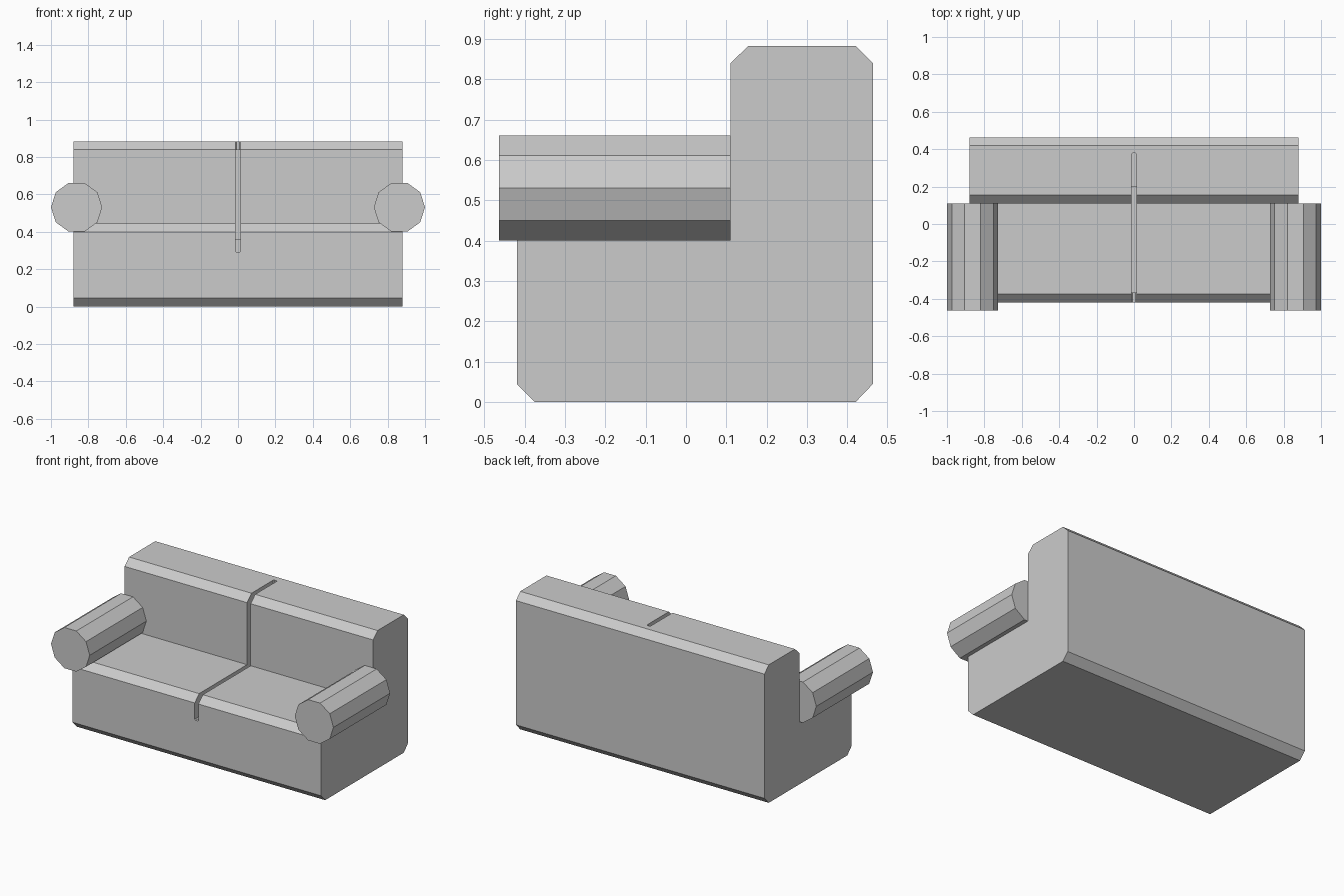
import bpy, bmesh, math

if "Cube" in bpy.data.objects:
    bpy.data.objects.remove(bpy.data.objects["Cube"])


def extrude_profile(name, points, half_width, bevel_test=None, bevel=0.0):
    """Extrude a (y, z) outline along x, symmetric about x = 0."""
    bm = bmesh.new()
    face = bm.faces.new([bm.verts.new((-half_width, y, z)) for y, z in points])
    ext = bmesh.ops.extrude_face_region(bm, geom=[face])
    verts = [v for v in ext["geom"] if isinstance(v, bmesh.types.BMVert)]
    bmesh.ops.translate(bm, verts=verts, vec=(2 * half_width, 0, 0))
    if bevel_test:
        edges = [e for e in bm.edges
                 if abs(e.verts[0].co.x - e.verts[1].co.x) < 1e-6
                 and all(bevel_test(v.co) for v in e.verts)]
        bmesh.ops.bevel(bm, geom=edges, offset=bevel, segments=1,
                        affect='EDGES', profile=0.5)
    bmesh.ops.recalc_face_normals(bm, faces=bm.faces)
    mesh = bpy.data.meshes.new(name)
    bm.to_mesh(mesh)
    bm.free()
    obj = bpy.data.objects.new(name, mesh)
    bpy.context.collection.objects.link(obj)
    return obj


# Seat and backrest in one chamfered L-shaped body
body = extrude_profile("sofa_body", [
    (-0.375, 0.0), (0.42, 0.0), (0.463, 0.045), (0.463, 0.84),
    (0.42, 0.883), (0.155, 0.883), (0.11, 0.84), (0.11, 0.443),
    (-0.375, 0.443), (-0.419, 0.40), (-0.419, 0.045)], 0.88)

# Groove between the two cushions, with clipped corners at both ends
cutter = extrude_profile("cushion_groove_cutter", [
    (-0.5, 0.29), (-0.37, 0.29), (-0.37, 0.36), (0.2, 0.36),
    (0.2, 0.84), (0.38, 0.84), (0.38, 1.0), (-0.5, 1.0)], 0.013,
    lambda c: abs(c.z - 0.29) < 1e-4 or abs(c.y - 0.38) < 1e-4, 0.006)
cutter.hide_render = True
cutter.display_type = 'WIRE'
groove = body.modifiers.new("cushion_groove", 'BOOLEAN')
groove.operation = 'DIFFERENCE'
groove.solver = 'EXACT'
groove.object = cutter

# Ten-sided bolster arms, with a corner pointing straight outwards
for side, name in ((-1, "left_arm"), (1, "right_arm")):
    bm = bmesh.new()
    bmesh.ops.create_cone(bm, cap_ends=True, segments=10, radius1=0.137,
                          radius2=0.137, depth=0.573)
    corner = max(bm.verts, key=lambda v: v.co.x).co
    turn = -math.atan2(corner.y, corner.x)
    for v in bm.verts:
        x, y, z = v.co
        c, s = math.cos(turn), math.sin(turn)
        v.co = (side * 0.863 + x * c - y * s, -0.1765 + z, 0.531 + x * s + y * c)
    bmesh.ops.recalc_face_normals(bm, faces=bm.faces)
    mesh = bpy.data.meshes.new(name)
    bm.to_mesh(mesh)
    bm.free()
    bpy.context.collection.objects.link(bpy.data.objects.new(name, mesh))
